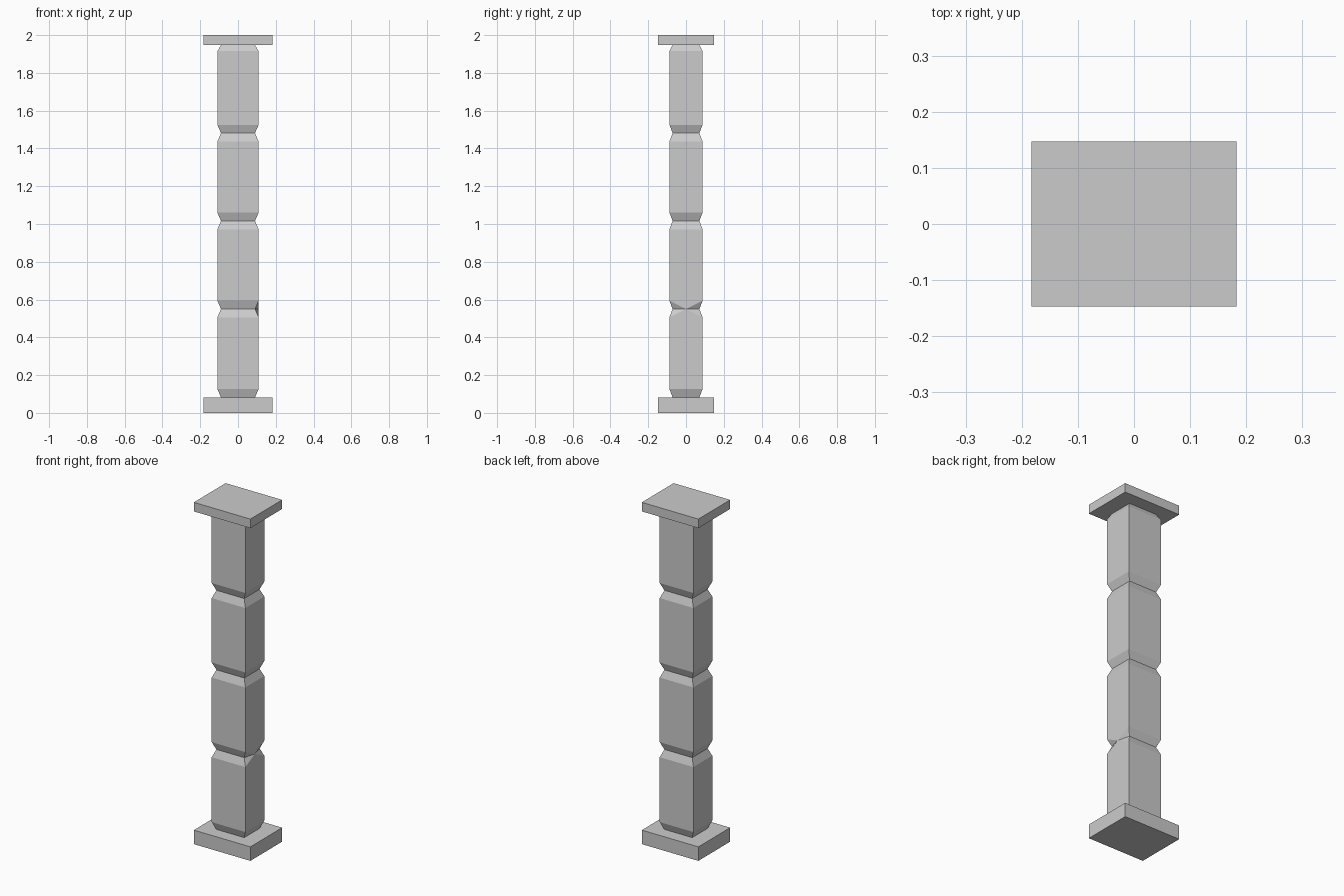
import bpy, bmesh

if "Cube" in bpy.data.objects:
    bpy.data.objects.remove(bpy.data.objects["Cube"])

def finish(name, bm):
    bmesh.ops.recalc_face_normals(bm, faces=bm.faces)
    mesh = bpy.data.meshes.new(name)
    bm.to_mesh(mesh)
    bm.free()
    obj = bpy.data.objects.new(name, mesh)
    bpy.context.collection.objects.link(obj)

def slab(name, z0, z1, hx=0.183, hy=0.147):
    bm = bmesh.new()
    bmesh.ops.create_cube(bm, size=1)
    for v in bm.verts:
        v.co = (v.co.x * 2 * hx, v.co.y * 2 * hy, z0 if v.co.z < 0 else z1)
    finish(name, bm)

# Base and cap plates
slab("base_plate", 0, 0.082)
slab("cap_plate", 1.947, 2.0)

# Shaft: four chamfered blocks separated by V grooves
WIDE, NARROW, BEVEL = (0.109, 0.0875), (0.09, 0.071), 0.044
z_joints = [0.082, 0.55, 1.016, 1.481, 1.947]
profile = []
for i, z in enumerate(z_joints):
    if i > 0:
        profile.append((z - (0.032 if i == 4 else BEVEL), WIDE))
    profile.append((z, NARROW))
    if i < 4:
        profile.append((z + BEVEL, WIDE))

bm = bmesh.new()
rings = [[bm.verts.new((sx * hx, sy * hy, z))
          for sx, sy in ((-1, -1), (1, -1), (1, 1), (-1, 1))]
         for z, (hx, hy) in profile]
for a, b in zip(rings, rings[1:]):
    for i in range(4):
        j = (i + 1) % 4
        bm.faces.new((a[i], a[j], b[j], b[i]))
bm.faces.new(rings[0][::-1])
bm.faces.new(rings[-1])

# Lowest groove is pinched flush at the middle of the right side
k = 3
groove = rings[k]
edge = bm.edges.get((groove[1], groove[2]))
mid = bmesh.utils.edge_split(edge, groove[1], 0.5)[1]
mid.co = (WIDE[0], 0, z_joints[1])
for ring in (rings[k - 1], rings[k + 1]):
    for corner in (ring[1], ring[2]):
        bmesh.ops.connect_vert_pair(bm, verts=[mid, corner])
finish("shaft", bm)
